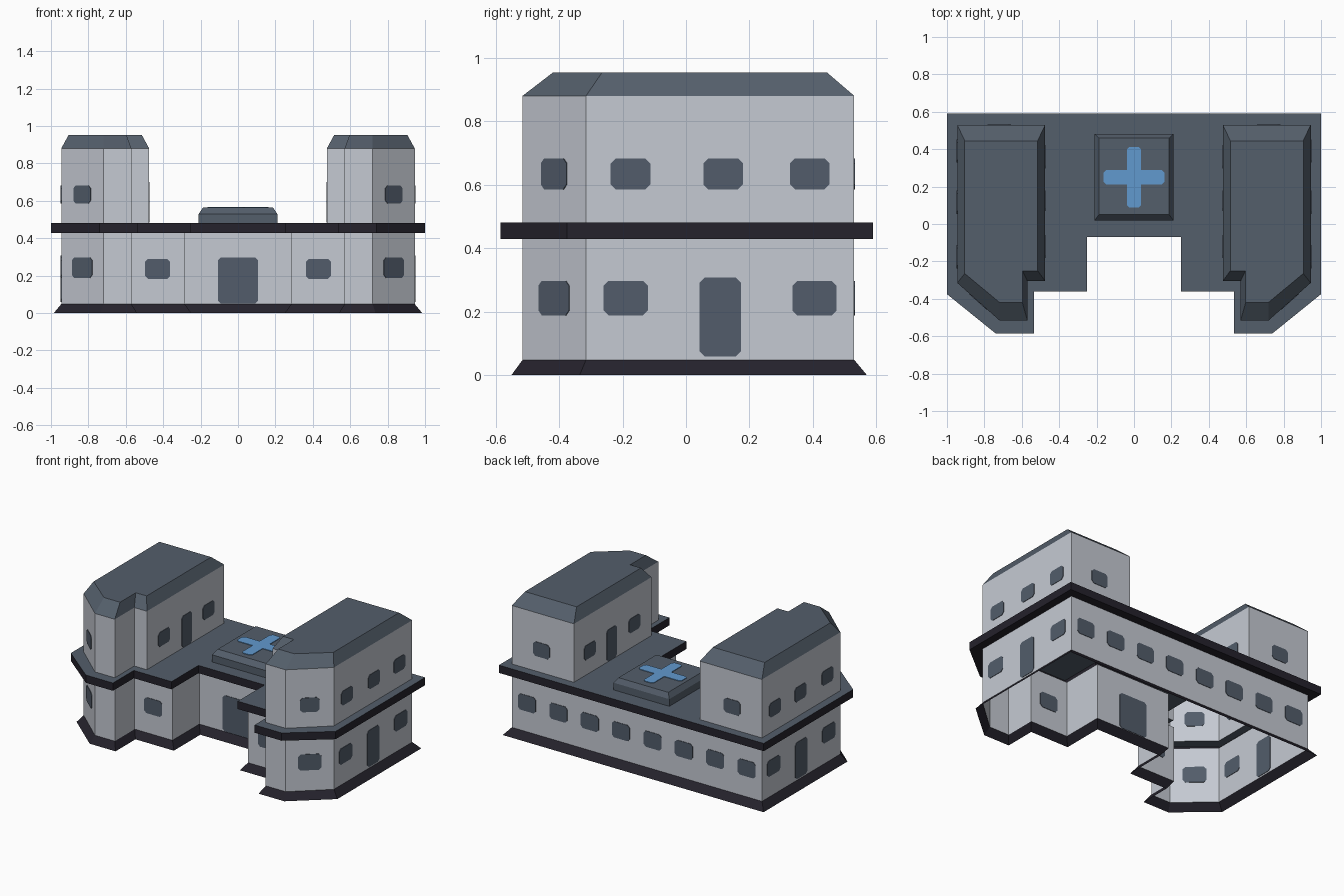
import bpy, bmesh, math
from mathutils import Vector

if "Cube" in bpy.data.objects:
    bpy.data.objects.remove(bpy.data.objects["Cube"])


def material(name, rgb):
    m = bpy.data.materials.new(name)
    m.diffuse_color = (*rgb, 1)
    m.use_nodes = True
    m.node_tree.nodes["Principled BSDF"].inputs["Base Color"].default_value = m.diffuse_color
    return m


WALL = material("pale_grey_wall", (0.56, 0.59, 0.65))
ROOF = material("slate_roof", (0.088, 0.112, 0.145))
TRIM = material("dark_trim", (0.018, 0.016, 0.025))
GLASS = material("dark_glass", (0.085, 0.108, 0.145))
BLUE = material("blue_marking", (0.12, 0.32, 0.62))


def finish(bm, name, mats, mirror=False):
    me = bpy.data.meshes.new(name)
    bm.to_mesh(me)
    bm.free()
    ob = bpy.data.objects.new(name, me)
    bpy.context.collection.objects.link(ob)
    for m in mats:
        me.materials.append(m)
    if mirror:
        mod = ob.modifiers.new("mirror", 'MIRROR')
        mod.use_mirror_merge = False
    return ob


def loft(bm, rings, mats=None, cap=None):
    """Join counter-clockwise outlines (points, z) into a shell; optional top cap material."""
    loops = [[bm.verts.new((x, y, z)) for x, y in pts] for pts, z in rings]
    n = len(loops[0])
    for k, (a, b) in enumerate(zip(loops, loops[1:])):
        for i in range(n):
            j = (i + 1) % n
            f = bm.faces.new((a[i], a[j], b[j], b[i]))
            f.material_index = mats[k] if mats else 0
    if cap is not None:
        bm.faces.new(loops[-1]).material_index = cap
    return loops


def both_sides(half):
    """Full symmetric outline, counter-clockwise, from its right half."""
    full = half + [(-x, y) for x, y in reversed(half)]
    return full[::-1]


def rect(x, y0, y1):
    return [(-x, y0), (x, y0), (x, y1), (-x, y1)]


# Outlines of the storeys (right half, back to front)
wall = both_sides([(0.945, 0.53), (0.945, -0.315), (0.72, -0.515), (0.57, -0.515),
                   (0.57, -0.30), (0.285, -0.30), (0.285, -0.01)])
skirt = both_sides([(0.985, 0.57), (0.985, -0.335), (0.735, -0.55), (0.54, -0.55),
                    (0.54, -0.335), (0.25, -0.335), (0.25, -0.05)])
slab = both_sides([(1.0, 0.59), (1.0, -0.375), (0.74, -0.585), (0.535, -0.585),
                   (0.535, -0.36), (0.25, -0.36), (0.25, -0.07)])
tower = [(0.945, 0.53), (0.945, -0.315), (0.72, -0.515), (0.57, -0.515),
         (0.57, -0.305), (0.475, -0.305), (0.475, 0.53)][::-1]
tower_top = [(0.905, 0.445), (0.905, -0.265), (0.718, -0.42), (0.597, -0.42),
             (0.597, -0.25), (0.515, -0.25), (0.515, 0.445)][::-1]

# Flared base and ground floor (open underneath)
bm = bmesh.new()
loft(bm, [(skirt, 0), (wall, 0.048)])
finish(bm, "base_skirt", [TRIM])
bm = bmesh.new()
loft(bm, [(wall, 0.048), (wall, 0.43)])
finish(bm, "ground_floor_walls", [WALL])

# Overhanging ledge
bm = bmesh.new()
loft(bm, [(wall, 0.428), (slab, 0.428), (slab, 0.481)])
finish(bm, "ledge_edge", [TRIM])

# Flat roof with openings under the two upper blocks
bm = bmesh.new()
for pts in (slab, tower, [(-x, y) for x, y in tower]):
    vs = [bm.verts.new((x, y, 0.481)) for x, y in pts]
    for a, b in zip(vs, vs[1:] + vs[:1]):
        bm.edges.new((a, b))
bmesh.ops.triangle_fill(bm, edges=bm.edges[:], use_beauty=True, normal=(0, 0, 1))
for f in bm.faces:
    f.normal_update()
    if f.normal.z < 0:
        f.normal_flip()
finish(bm, "flat_roof", [ROOF])

# Upper blocks with sloped roof edges
bm = bmesh.new()
loft(bm, [(tower, 0.48), (tower, 0.88), (tower_top, 0.953)], [0, 1], cap=1)
finish(bm, "upper_blocks", [WALL, ROOF], mirror=True)

# Raised landing pad and its marking
bm = bmesh.new()
loft(bm, [(rect(0.21, 0.02, 0.48), 0.48), (rect(0.21, 0.02, 0.48), 0.53),
          (rect(0.188, 0.05, 0.46), 0.563)], cap=0)
finish(bm, "roof_pad", [ROOF])
w, L, c = 0.038, 0.162, 0.014
cross = []
for k in range(4):
    co, si = round(math.cos(k * math.pi / 2)), round(math.sin(k * math.pi / 2))
    for x, y in [(w, -w), (L - c, -w), (L, c - w), (L, w - c), (L - c, w)]:
        cross.append((x * co - y * si, x * si + y * co + 0.25))
bm = bmesh.new()
loft(bm, [(cross, 0.561), (cross, 0.567)], cap=0)
finish(bm, "roof_cross", [BLUE])


def plate(bm, x, y, normal, width, z0, z1, c=0.016, t=0.003):
    """Thin corner-cut plate straddling a wall, centred at x, y."""
    n = Vector((*normal, 0)).normalized()
    u = Vector((-n.y, n.x, 0))
    h = width / 2
    outline = [(-h + c, z0), (h - c, z0), (h, z0 + c), (h, z1 - c),
               (h - c, z1), (-h + c, z1), (-h, z1 - c), (-h, z0 + c)]
    loops = [[bm.verts.new(Vector((x, y, 0)) + u * a + n * s + Vector((0, 0, z)))
              for a, z in outline] for s in (-t, t)]
    bm.faces.new(loops[1])
    bm.faces.new(loops[0][::-1])
    for i in range(8):
        j = (i + 1) % 8
        bm.faces.new((loops[0][i], loops[0][j], loops[1][j], loops[1][i]))


LOW, HIGH = (0.188, 0.297), (0.585, 0.683)
OUT, IN, BACK, FRONT, DIAG = (1, 0), (-1, 0), (0, 1), (0, -1), (0.2, -0.225)

# Windows, right half mirrored to the left
bm = bmesh.new()
for y in (-0.19, 0.405):
    plate(bm, 0.945, y, OUT, 0.14, *LOW)
for y in (-0.175, 0.117, 0.39):
    plate(bm, 0.945, y, OUT, 0.125, *HIGH)
for y in (-0.12, 0.36):
    plate(bm, 0.475, y, IN, 0.125, *HIGH)
for x in (0.12, 0.355, 0.592, 0.83):
    plate(bm, x, 0.53, BACK, 0.135, *LOW)
plate(bm, 0.72, 0.53, BACK, 0.125, *HIGH)
plate(bm, 0.43, -0.30, FRONT, 0.135, 0.183, 0.29)
plate(bm, 0.8325, -0.415, DIAG, 0.145, *LOW)
plate(bm, 0.8325, -0.415, DIAG, 0.122, *HIGH)
finish(bm, "windows", [GLASS], mirror=True)

# Side doors and roof-terrace doors, then the main entrance
bm = bmesh.new()
plate(bm, 0.945, 0.108, OUT, 0.13, 0.058, 0.307)
plate(bm, 0.475, 0.125, IN, 0.11, 0.485, 0.70)
finish(bm, "side_doors", [GLASS], mirror=True)
bm = bmesh.new()
plate(bm, 0, -0.01, FRONT, 0.215, 0.05, 0.297)
finish(bm, "main_door", [GLASS])
